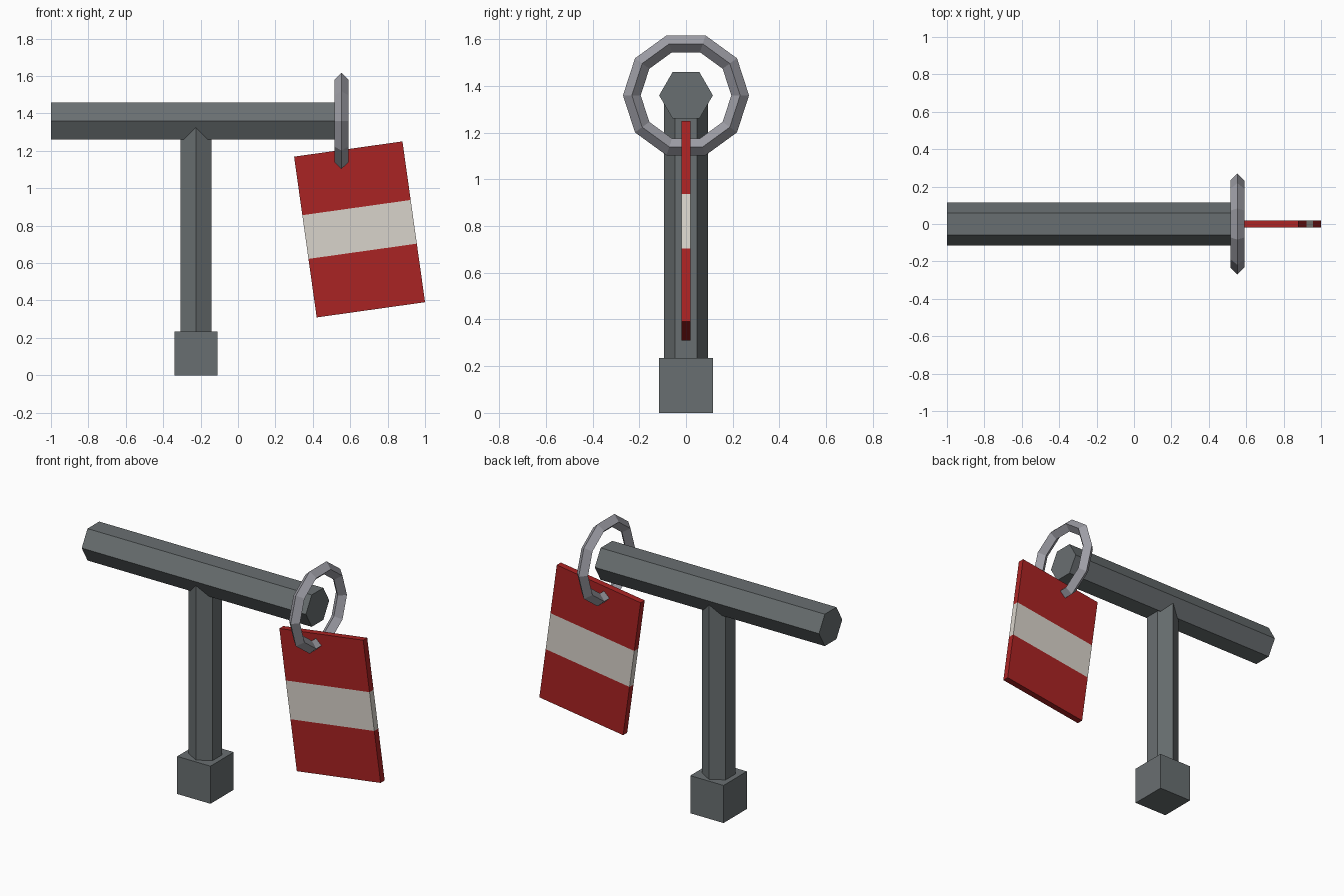
import bpy, bmesh, math
from mathutils import Matrix, Vector

if "Cube" in bpy.data.objects:
    bpy.data.objects.remove(bpy.data.objects["Cube"])


def material(name, srgb):
    lin = [((c / 255 + 0.055) / 1.055) ** 2.4 for c in srgb]
    m = bpy.data.materials.new(name)
    m.diffuse_color = (*lin, 1)
    m.use_nodes = True
    m.node_tree.nodes["Principled BSDF"].inputs["Base Color"].default_value = m.diffuse_color
    return m


IRON = material("dark iron grey", (105, 111, 113))
STEEL = material("light steel", (160, 160, 168))
RED = material("flag red", (170, 35, 35))
PALE = material("pale stripe", (217, 212, 203))


def make_object(name, bm, mats):
    bmesh.ops.recalc_face_normals(bm, faces=bm.faces)
    mesh = bpy.data.meshes.new(name)
    bm.to_mesh(mesh)
    bm.free()
    for m in mats:
        mesh.materials.append(m)
    obj = bpy.data.objects.new(name, mesh)
    bpy.context.collection.objects.link(obj)
    return obj


def hex_prism(name, radius, start, end, mat):
    """Hexagonal rod between two points, with corners pointing along y."""
    start, end = Vector(start), Vector(end)
    across = Vector((0, 1, 0))
    side = across.cross(end - start).normalized()
    bm = bmesh.new()
    profile = []
    for i in range(6):
        a = math.radians(60 * i)
        offset = radius * (math.cos(a) * across + math.sin(a) * side)
        profile.append(bm.verts.new(start + offset))
    face = bm.faces.new(profile)
    ext = bmesh.ops.extrude_face_region(bm, geom=[face], use_keep_orig=True)
    top = [v for v in ext["geom"] if isinstance(v, bmesh.types.BMVert)]
    bmesh.ops.translate(bm, verts=top, vec=end - start)
    return make_object(name, bm, [mat])


def box(size):
    bm = bmesh.new()
    bmesh.ops.create_cube(bm, size=1, matrix=Matrix.Diagonal((*size, 1)))
    return bm


# Foot block, upright post and horizontal bar
foot = make_object("foot_block", box((0.23, 0.23, 0.235)), [IRON])
foot.location = (-0.225, 0, 0.1175)
hex_prism("post", 0.095, (-0.225, 0, 0.2), (-0.225, 0, 1.36), IRON)
hex_prism("bar", 0.115, (-1, 0, 1.36), (0.55, 0, 1.36), IRON)

# Ten-sided ring with a diamond section around the bar end
bpy.ops.mesh.primitive_torus_add(
    major_segments=10, minor_segments=4, major_radius=0.232, minor_radius=0.038,
    location=(0.553, 0, 1.36), rotation=(math.pi / 2, 0, math.pi / 2))
ring = bpy.context.object
ring.name = "ring"
ring.data.materials.append(STEEL)

# Tilted hanging panel, cut into three bands with a pale middle
bm = box((0.585, 0.04, 0.868))
for z in (-0.118, 0.118):
    bmesh.ops.bisect_plane(bm, geom=bm.verts[:] + bm.edges[:] + bm.faces[:],
                           plane_co=(0, 0, z), plane_no=(0, 0, 1))
for f in bm.faces:
    f.material_index = int(abs(f.calc_center_median().z) < 0.118)
panel = make_object("hanging_panel", bm, [RED, PALE])
panel.location = (0.65, 0, 0.78)
panel.rotation_euler = (0, math.radians(-8), 0)
